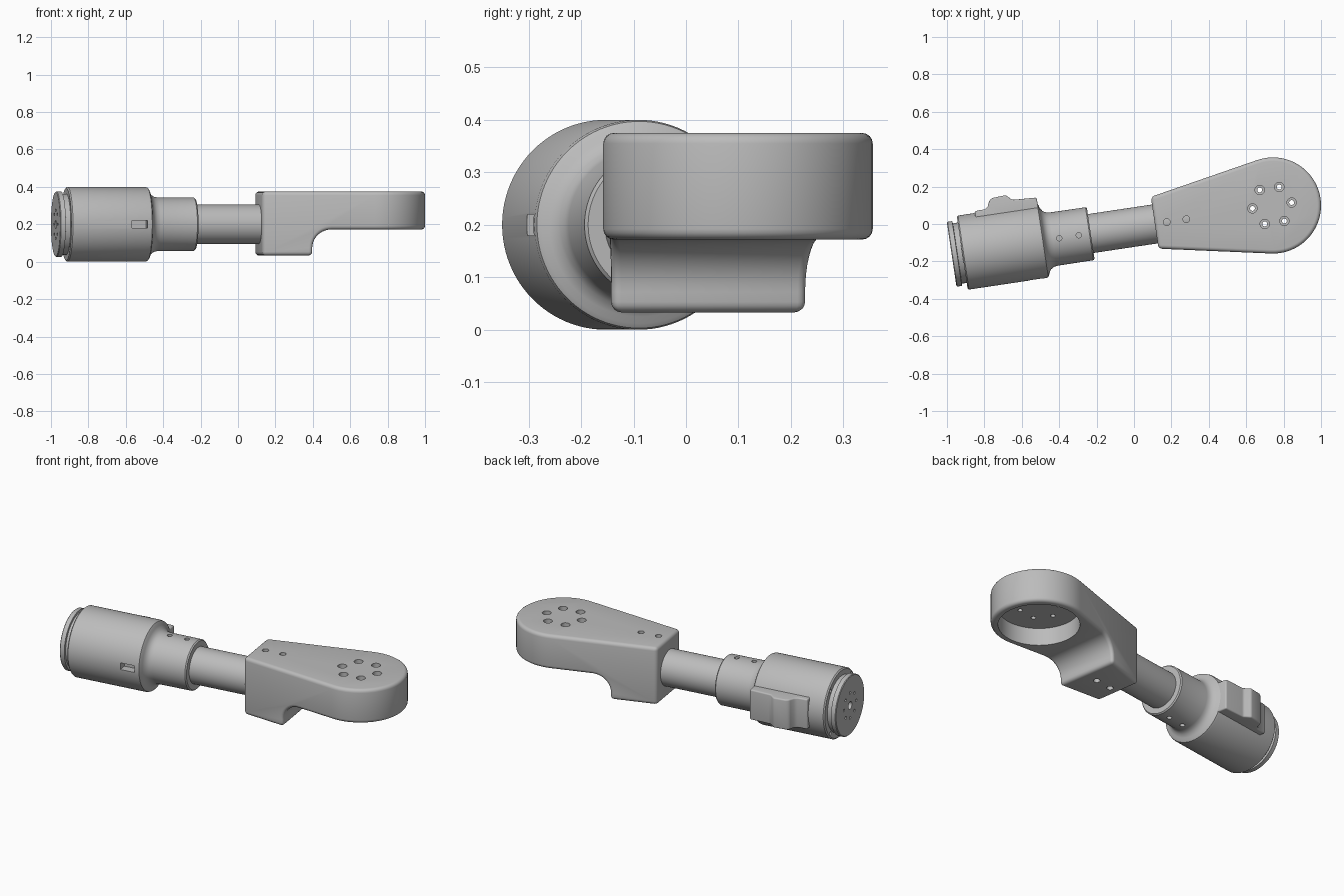
import bpy, bmesh
from math import radians, sin, cos, pi, atan2, acos, hypot
from mathutils import Matrix, Vector

cube = bpy.data.objects.get("Cube")
if cube:
    bpy.data.objects.remove(cube, do_unlink=True)

grey = bpy.data.materials.new("machined_grey")
grey.use_nodes = True
grey.diffuse_color = (0.5, 0.5, 0.5, 1)
grey.node_tree.nodes["Principled BSDF"].inputs["Base Color"].default_value = (0.5, 0.5, 0.5, 1)

# Frame of the tube: local x runs along the tube, starting at the arm's end face
AXIS = Matrix.Translation((0.11, 0, 0.2)) @ Matrix.Rotation(radians(8.5), 4, 'Z')
UP = Matrix.Rotation(radians(-90), 4, 'Y')      # turns local x to z
FLIP = Matrix.Rotation(radians(90), 4, 'X')     # turns local y to z


def shift(x, y=0, z=0):
    return Matrix.Translation((x, y, z))


def revolve(bm, profile, matrix, seg=64):
    """Closed solid turned around local x from (x, radius) points."""
    rings = []
    for x, r in profile:
        rings.append([bm.verts.new(matrix @ Vector((x, r * cos(2 * pi * i / seg), r * sin(2 * pi * i / seg))))
                      for i in range(seg)])
    for a, b in zip(rings, rings[1:]):
        for i in range(seg):
            j = (i + 1) % seg
            bm.faces.new((a[i], a[j], b[j], b[i]))
    bm.faces.new(rings[0])
    bm.faces.new(rings[-1])


def prism(bm, outline, low, high, matrix):
    """Outline in local xy extruded along local z."""
    a = [bm.verts.new(matrix @ Vector((x, y, low))) for x, y in outline]
    b = [bm.verts.new(matrix @ Vector((x, y, high))) for x, y in outline]
    for i in range(len(a)):
        j = (i + 1) % len(a)
        bm.faces.new((a[i], a[j], b[j], b[i]))
    bm.faces.new(a)
    bm.faces.new(b)


def make(name, bm):
    bmesh.ops.recalc_face_normals(bm, faces=bm.faces)
    mesh = bpy.data.meshes.new(name)
    bm.to_mesh(mesh)
    bm.free()
    mesh.materials.append(grey)
    obj = bpy.data.objects.new(name, mesh)
    bpy.context.collection.objects.link(obj)
    return obj


def bake(obj):
    bpy.context.view_layer.update()
    graph = bpy.context.evaluated_depsgraph_get()
    mesh = bpy.data.meshes.new_from_object(obj.evaluated_get(graph))
    obj.modifiers.clear()
    obj.data = mesh


def cut(obj, bm):
    cutter = make("cutter", bm)
    cutter.hide_render = True
    mod = obj.modifiers.new("cut", 'BOOLEAN')
    mod.operation = 'DIFFERENCE'
    mod.solver = 'EXACT'
    mod.object = cutter
    bake(obj)
    bpy.data.objects.remove(cutter, do_unlink=True)


def bevel(obj, width):
    mod = obj.modifiers.new("bevel", 'BEVEL')
    mod.width = width
    mod.segments = 4
    mod.limit_method = 'ANGLE'
    mod.angle_limit = radians(40)
    mod.use_clamp_overlap = False
    bake(obj)


def smooth(obj):
    bpy.ops.object.select_all(action='DESELECT')
    obj.select_set(True)
    bpy.context.view_layer.objects.active = obj
    bpy.ops.object.shade_smooth_by_angle(angle=radians(35))


# Motor housing with stepped collar
bm = bmesh.new()
revolve(bm, [(-1.04, 0.193), (-1.033, 0.2), (-0.615, 0.2), (-0.604, 0.197), (-0.598, 0.188),
             (-0.594, 0.175), (-0.583, 0.158), (-0.568, 0.148), (-0.55, 0.144),
             (-0.352, 0.143), (-0.345, 0.137)], AXIS, 96)
housing = make("motor_housing", bm)
bm = bmesh.new()
prism(bm, [(-0.715, -0.3), (-0.63, -0.3), (-0.63, -0.15), (-0.715, -0.15)], -0.02, 0.02, AXIS)
for u in (-0.515, -0.41):                       # collar screw holes, above and below
    for low in (0.11, -0.2):
        revolve(bm, [(low, 0.014), (low + 0.09, 0.014)], AXIS @ shift(u) @ UP, 20)
for k in range(4):                              # screw holes in the housing end
    a = pi / 4 + k * pi / 2
    revolve(bm, [(-1.06, 0.011), (-1.0, 0.011)], AXIS @ shift(0, 0.18 * cos(a), 0.18 * sin(a)), 16)
cut(housing, bm)
smooth(housing)

# Output flange with centre bore and bolt ring
bm = bmesh.new()
revolve(bm, [(-1.097, 0.171), (-1.093, 0.175), (-1.068, 0.175), (-1.066, 0.163), (-1.03, 0.163)], AXIS, 96)
flange = make("end_flange", bm)
bm = bmesh.new()
revolve(bm, [(-1.12, 0.022), (-1.05, 0.022)], AXIS, 24)
for k in range(8):
    a = k * pi / 4
    revolve(bm, [(-1.12, 0.008), (-1.07, 0.008)], AXIS @ shift(0, 0.075 * cos(a), 0.075 * sin(a)), 12)
cut(flange, bm)
smooth(flange)

# Cable cover on the back of the housing
bm = bmesh.new()
prism(bm, [(-0.942, 0.12), (-0.942, 0.21), (-0.885, 0.212), (-0.868, 0.225), (-0.855, 0.256),
           (-0.835, 0.266), (-0.765, 0.27), (-0.733, 0.24), (-0.603, 0.233), (-0.6, 0.12)],
      -0.09, 0.09, AXIS)
cover = make("cable_cover", bm)
bevel(cover, 0.008)
smooth(cover)

# Connecting tube
bm = bmesh.new()
revolve(bm, [(-0.4, 0.105), (0.2, 0.105)], AXIS)
smooth(make("connecting_tube", bm))

# Teardrop arm: two corners joined by tangents to a round end
cx, cy, R = 0.743, 0.099, 0.257
back, front = (0.09, 0.145), (0.131, -0.132)


def tangent(p, side):
    dx, dy = p[0] - cx, p[1] - cy
    return atan2(dy, dx) + side * acos(R / hypot(dx, dy))


start, end, n = tangent(front, 1), tangent(back, -1), 40
outline = [back, front]
for i in range(n + 1):
    a = start + (end - start) * i / n
    outline.append((cx + R * cos(a), cy + R * sin(a)))
bm = bmesh.new()
prism(bm, outline, 0.033, 0.375, Matrix())
arm = make("link_arm", bm)

# Undercut beneath the round end, with a concave fillet
bm = bmesh.new()
fillet = [(0.365 - 0.1 * cos(t * pi / 20), -0.128 + 0.1 * sin(t * pi / 20)) for t in range(11)]
prism(bm, [(0.265, -0.4)] + fillet + [(1.3, -0.028), (1.3, -0.4)], -0.6, 0.6, AXIS @ FLIP)
cut(arm, bm)
bevel(arm, 0.02)

# Cup under the round end
bm = bmesh.new()
revolve(bm, [(0.05, 0.218), (0.275, 0.218)], shift(cx, cy) @ UP, 72)
cut(arm, bm)

# Counterbored bolt circle and two clamp screw holes
bm = bmesh.new()
for k in range(6):
    a = radians(8.5 + 60 * k)
    revolve(bm, [(0.2, 0.013), (0.335, 0.013), (0.336, 0.025), (0.42, 0.025)],
            shift(cx - 0.005 + 0.106 * cos(a), cy + 0.106 * sin(a)) @ UP, 24)
for u in (0.066, 0.172):
    revolve(bm, [(-0.3, 0.018), (0.3, 0.018)], AXIS @ shift(u) @ UP, 24)
cut(arm, bm)
smooth(arm)
